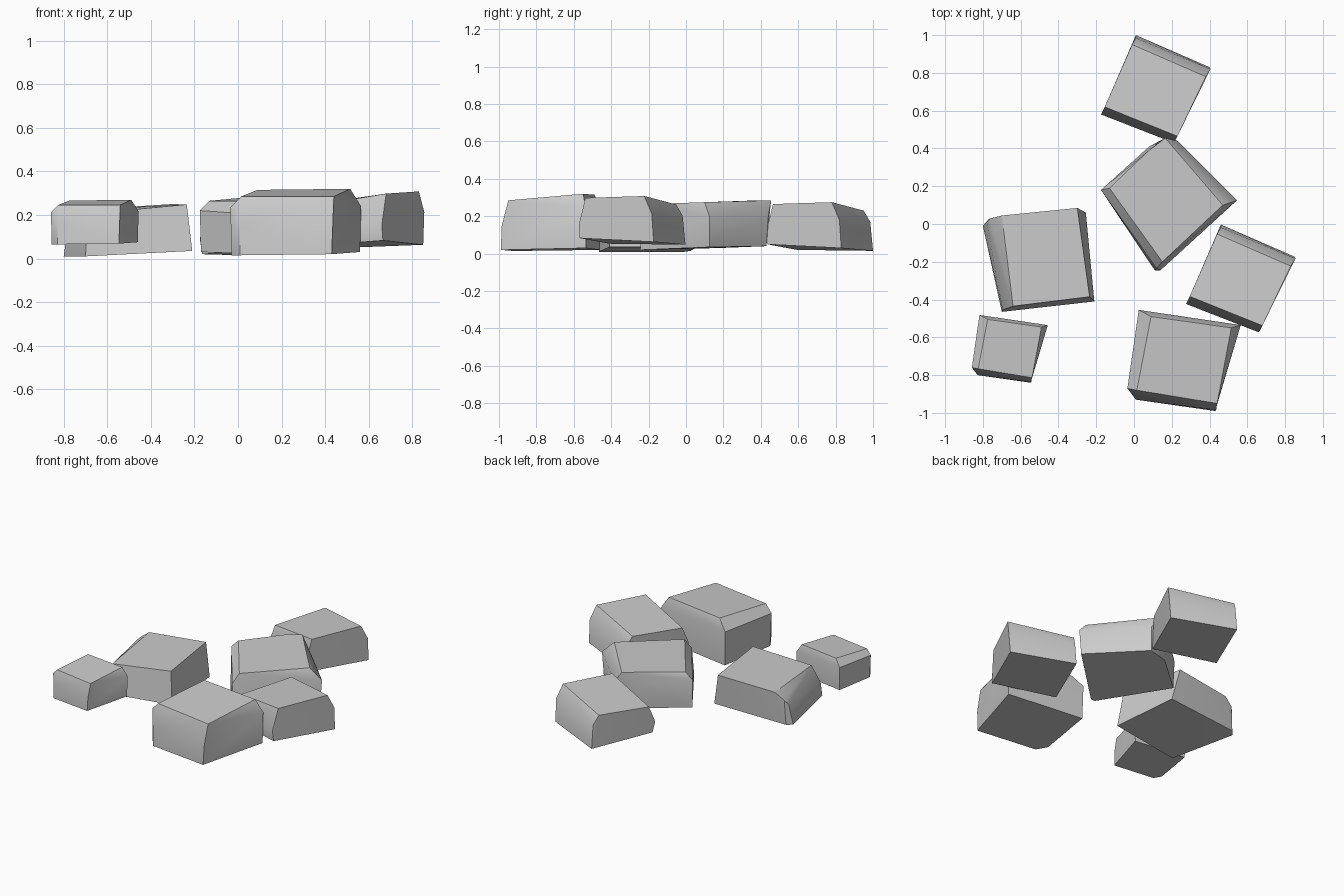
import bpy, bmesh, math
from mathutils import Matrix

if "Cube" in bpy.data.objects:
    bpy.data.objects.remove(bpy.data.objects["Cube"])


def stone(name, points):
    """Chunky faceted stone: the solid wrapped around a few corner points."""
    bm = bmesh.new()
    for p in points:
        bm.verts.new(p)
    hull = bmesh.ops.convex_hull(bm, input=bm.verts)
    loose = {v for v in hull["geom_interior"] + hull["geom_unused"]
             if isinstance(v, bmesh.types.BMVert) and v.is_valid}
    bmesh.ops.delete(bm, geom=list(loose), context='VERTS')
    bmesh.ops.dissolve_limit(bm, angle_limit=math.radians(6),
                             verts=bm.verts, edges=bm.edges)
    bmesh.ops.recalc_face_normals(bm, faces=bm.faces)
    mesh = bpy.data.meshes.new(name)
    bm.to_mesh(mesh)
    bm.free()
    mesh.shade_smooth()
    mesh.set_sharp_from_angle(angle=math.radians(30))
    obj = bpy.data.objects.new(name, mesh)
    bpy.context.collection.objects.link(obj)
    return obj


def copy_stone(source, name, offset, scale=1.0):
    """Repeat a stone at another place and size."""
    mesh = source.data.copy()
    mesh.transform(Matrix.Translation(offset) @ Matrix.Scale(scale, 4))
    obj = bpy.data.objects.new(name, mesh)
    bpy.context.collection.objects.link(obj)
    return obj


# Back stone: one six-sided profile at each end
back = stone("back_stone", [
    (-.165, .595, .02), (-.175, .58, .09), (-.155, .62, .20),
    (-.01, .95, .23), (.01, .985, .17), (.01, 1.0, .015),
    (.215, .435, .05), (.21, .43, .12), (.23, .465, .265),
    (.38, .78, .275), (.405, .82, .18), (.40, .83, .03)])

# Right stone repeats the back stone
copy_stone(back, "right_stone", (.45, -1.003, .033))

# Front stone: base, front crease, left chamfer, sloping top
front = stone("front_stone", [
    (.01, -.93, .015), (.43, -.99, .02), (.56, -.535, .03),
    (.03, -.46, .02), (-.03, -.86, .015),
    (.01, -.93, .15), (.435, -.985, .15),
    (-.035, -.87, .235), (.025, -.455, .25), (.565, -.535, .24),
    (.015, -.88, .285), (.44, -.95, .285), (.515, -.55, .32), (.09, -.49, .315)])

# Small stone is a smaller front stone
copy_stone(front, "small_stone", (-.835, -.177, .055), .67)

# Left stone: wide base, bevelled left side, tapered top
stone("left_stone", [
    (-.80, -.01, .01), (-.70, -.465, .01), (-.21, -.41, .035),
    (-.255, .06, .035), (-.77, .025, .015),
    (-.78, .01, .15), (-.695, -.455, .10), (-.76, .03, .18),
    (-.70, .045, .225), (-.64, -.435, .21), (-.235, -.385, .248), (-.30, .085, .25)])

# Middle stone: base, belly, chamfered top
stone("middle_stone", [
    (-.17, .175, .03), (.11, -.245, .02), (.14, -.245, .02),
    (.53, .125, .035), (.22, .43, .04), (.08, .39, .04),
    (-.175, .18, .22), (.12, -.235, .20), (.545, .125, .20),
    (.23, .44, .20), (.08, .41, .20),
    (-.13, .19, .265), (.08, .39, .285), (.165, .455, .285),
    (.47, .10, .275), (.15, -.20, .265)])
